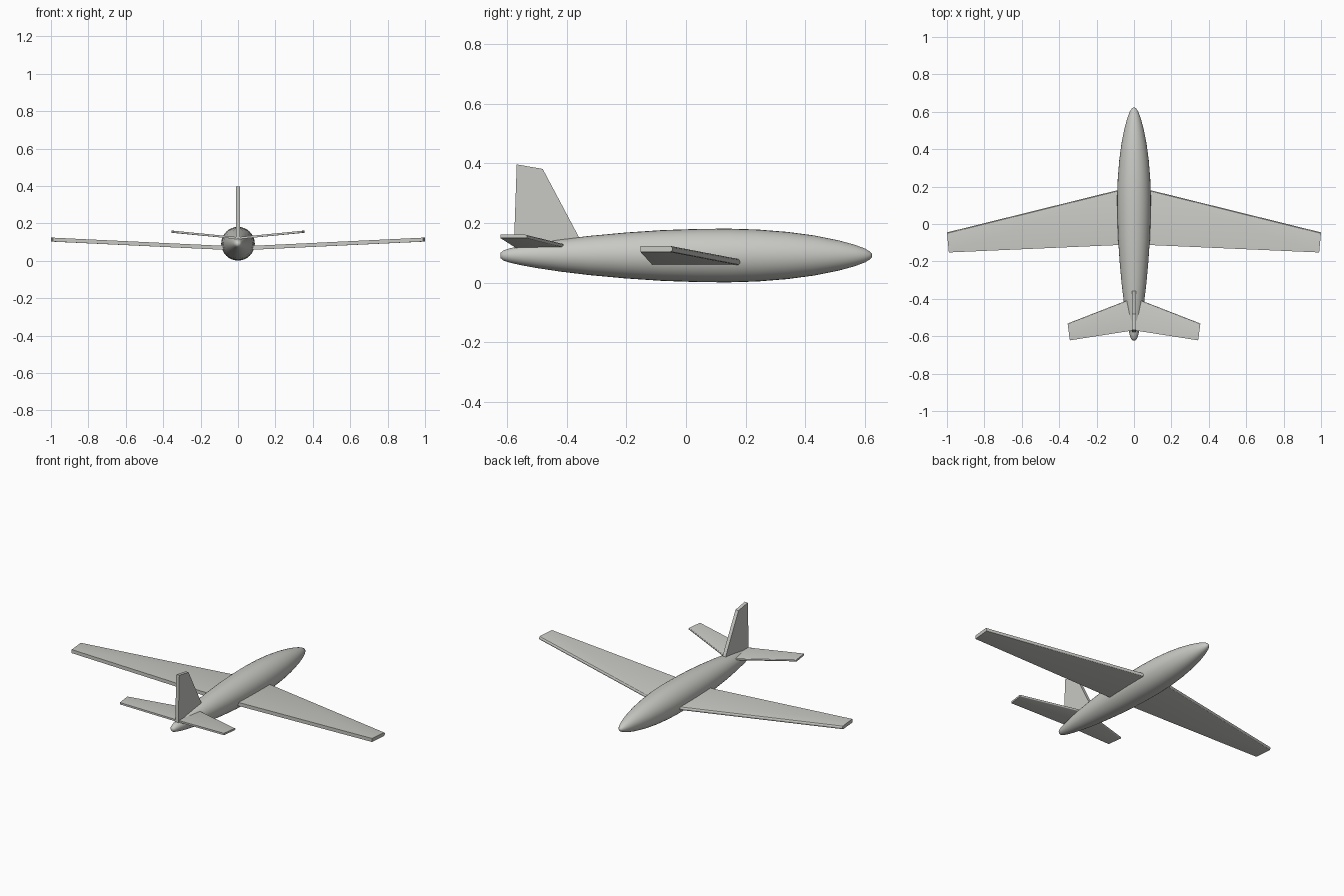
import bpy, bmesh, math
from mathutils import Vector

if "Cube" in bpy.data.objects:
    bpy.data.objects.remove(bpy.data.objects["Cube"])

paint = bpy.data.materials.new("light_grey")
paint.diffuse_color = (0.58, 0.58, 0.55, 1)
paint.use_nodes = True
paint.node_tree.nodes["Principled BSDF"].inputs["Base Color"].default_value = paint.diffuse_color


def finish(bm, name, angle=30):
    bmesh.ops.recalc_face_normals(bm, faces=bm.faces)
    me = bpy.data.meshes.new(name)
    bm.to_mesh(me)
    bm.free()
    me.materials.append(paint)
    ob = bpy.data.objects.new(name, me)
    bpy.context.collection.objects.link(ob)
    bpy.ops.object.select_all(action='DESELECT')
    ob.select_set(True)
    bpy.context.view_layer.objects.active = ob
    bpy.ops.object.shade_smooth_by_angle(angle=math.radians(angle))
    return ob


def section(front, back, t):
    """Closed airfoil-like loop (chord position, thickness): round front, blunt back."""
    pts = [(back, -t / 2)]
    for i in range(7):
        a = -math.pi / 2 + math.pi * i / 6
        pts.append((front - t / 2 + t / 2 * math.cos(a), t / 2 * math.sin(a)))
    pts.append((back, t / 2))
    return pts


def loft(bm, rings):
    loops = [[bm.verts.new(p) for p in r] for r in rings]
    n = len(loops[0])
    for a, b in zip(loops, loops[1:]):
        for i in range(n):
            j = (i + 1) % n
            bm.faces.new((a[i], a[j], b[j], b[i]))
    bm.faces.new(loops[0])
    bm.faces.new(loops[-1])


def surface(name, root, tip, t):
    """Swept surface; root and tip are (x_front, x_back, y_front, y_back, z)."""
    for side, label in ((1, "right_"), (-1, "left_")):
        bm = bmesh.new()
        rings = []
        for xf, xb, yf, yb, z in (root, tip):
            ring = []
            for y, dz in section(yf, yb, t):
                f = (y - yb) / (yf - yb)
                ring.append(Vector((side * (xb + (xf - xb) * f), y, z + dz)))
            rings.append(ring)
        loft(bm, rings)
        finish(bm, label + name)


# Fuselage: turned spindle, nose towards +y
profile = [(-0.622, 0.008), (-0.612, 0.017), (-0.59, 0.024), (-0.55, 0.033),
           (-0.5, 0.042), (-0.42, 0.054), (-0.32, 0.066), (-0.2, 0.077),
           (-0.08, 0.085), (0.04, 0.089), (0.14, 0.09), (0.24, 0.087),
           (0.34, 0.079), (0.43, 0.067), (0.51, 0.051), (0.565, 0.036),
           (0.6, 0.023), (0.616, 0.013), (0.623, 0.005)]
bm = bmesh.new()
seg = 32
loft(bm, [[(r * math.cos(2 * math.pi * i / seg), y, 0.091 + r * math.sin(2 * math.pi * i / seg))
           for i in range(seg)] for y, r in profile])
finish(bm, "fuselage", 60)

# Main wings and tailplanes
surface("wing", (0.03, 0.03, 0.195, -0.11, 0.067), (1.0, 0.99, -0.045, -0.152, 0.113), 0.021)
surface("tailplane", (0.01, 0.01, -0.398, -0.57, 0.122), (0.355, 0.343, -0.532, -0.622, 0.155), 0.011)

# Vertical fin: flat plate
fin = [(-0.35, 0.13), (-0.36, 0.155), (-0.48, 0.381), (-0.567, 0.396), (-0.577, 0.105)]
bm = bmesh.new()
loft(bm, [[(x, y, z) for y, z in fin] for x in (-0.01, 0.01)])
finish(bm, "tail_fin")
